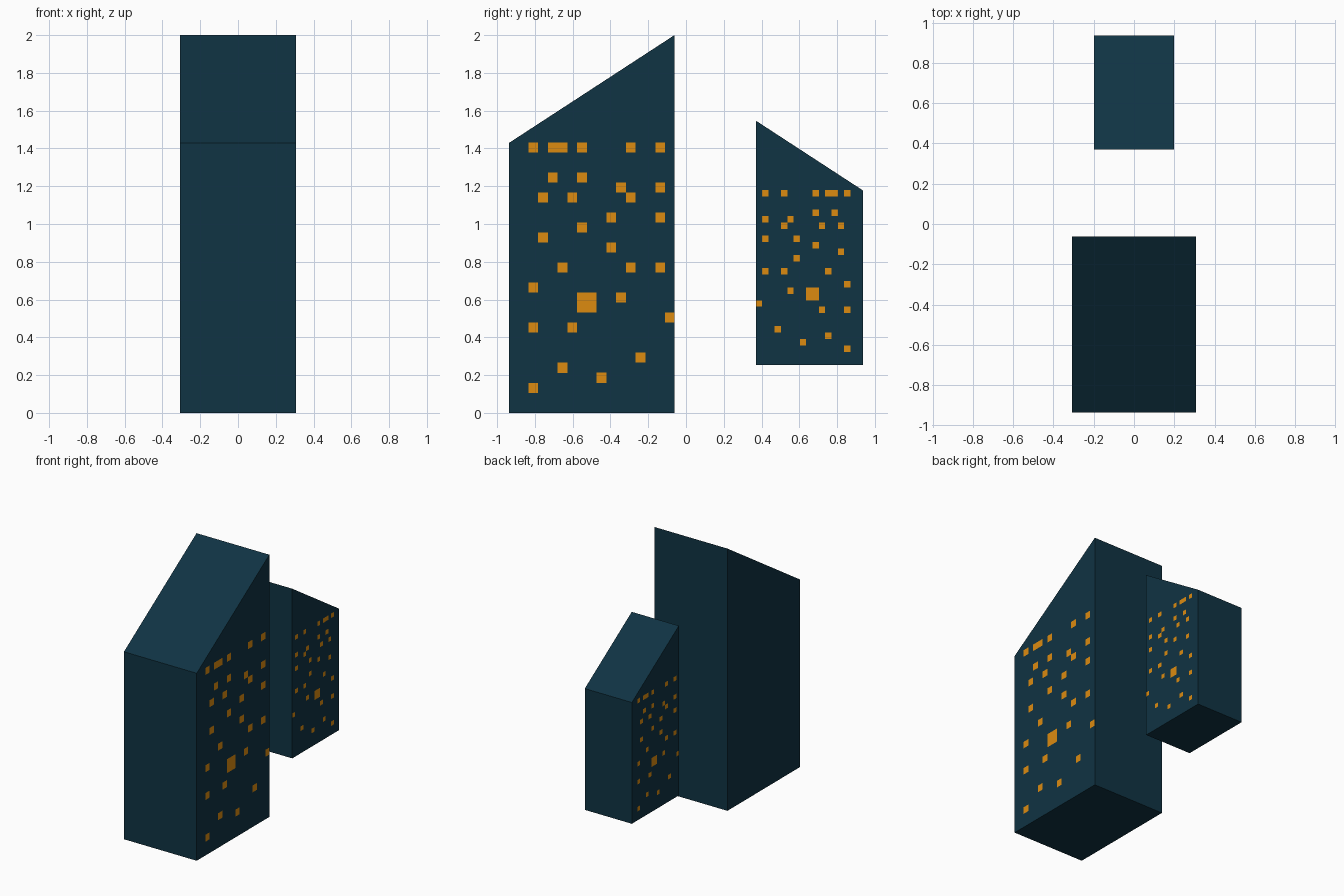
import bpy, bmesh

if "Cube" in bpy.data.objects:
    bpy.data.objects.remove(bpy.data.objects["Cube"])


def material(name, color):
    m = bpy.data.materials.new(name)
    m.diffuse_color = (*color, 1)
    m.use_nodes = True
    m.node_tree.nodes["Principled BSDF"].inputs["Base Color"].default_value = m.diffuse_color
    return m


WALL = material("dark_teal", (0.005, 0.033, 0.056))
GLOW = material("amber", (0.72, 0.26, 0.005))

# Lit windows: row number -> columns, on a 15 x 25 facade grid
LIT = {
    24: (0, 2, 3, 5, 10, 13), 21: (2, 5), 20: (9, 13), 19: (1, 4, 10),
    17: (8, 13), 16: (5,), 15: (1,), 14: (8,), 12: (3, 10, 13), 10: (0,),
    9: (5, 6, 9), 8: (5, 6), 7: (14,), 6: (0, 4), 3: (11,), 2: (3,),
    1: (7,), 0: (0,),
}
HALF_W, DEPTH, LOW, HIGH = 0.307, 0.875, 1.43, 2.0
COL0, ROW0, COL_STEP, ROW_STEP = 0.127, 0.133, 0.0517, 0.053


def make_object(name, bm, mat):
    bmesh.ops.remove_doubles(bm, verts=bm.verts, dist=1e-5)
    mesh = bpy.data.meshes.new(name)
    bm.to_mesh(mesh)
    bm.free()
    mesh.materials.append(mat)
    obj = bpy.data.objects.new(name, mesh)
    bpy.context.collection.objects.link(obj)
    return obj


def tower(name, low_y, direction, base_z, scale, window_sides):
    """Sloped-roof tower; its low edge is at low_y and it rises along direction."""
    def place(x, d, z):
        return (x * scale, low_y + direction * d * scale, base_z + z * scale)

    # Body: side profile extruded across x
    bm = bmesh.new()
    profile = [(0, 0), (DEPTH, 0), (DEPTH, HIGH), (0, LOW)]
    face = bm.faces.new([bm.verts.new(place(-HALF_W, d, z)) for d, z in profile])
    out = bmesh.ops.extrude_face_region(bm, geom=[face], use_keep_orig=True)
    moved = [v for v in out["geom"] if isinstance(v, bmesh.types.BMVert)]
    bmesh.ops.translate(bm, verts=moved, vec=(2 * HALF_W * scale, 0, 0))
    bmesh.ops.recalc_face_normals(bm, faces=bm.faces)
    make_object(name, bm, WALL)

    # Windows: flush panels just proud of the side walls
    bm = bmesh.new()
    for side in window_sides:
        for row, cols in LIT.items():
            for col in cols:
                d, z = COL0 + col * COL_STEP, ROW0 + row * ROW_STEP
                a, b = COL_STEP / 2, ROW_STEP / 2
                corners = [(d - a, z - b), (d + a, z - b), (d + a, z + b), (d - a, z + b)]
                if side * direction < 0:
                    corners.reverse()
                bm.faces.new([bm.verts.new(place(side * (HALF_W + 0.002), min(p, DEPTH), q))
                              for p, q in corners])
    make_object(name + "_windows", bm, GLOW)


# Tall front tower (windows on the right only), small raised rear tower (both sides)
tower("large_tower", -0.936, 1, 0.0, 1.0, (1,))
tower("small_tower", 0.936, -1, 0.253, 0.647, (1, -1))
